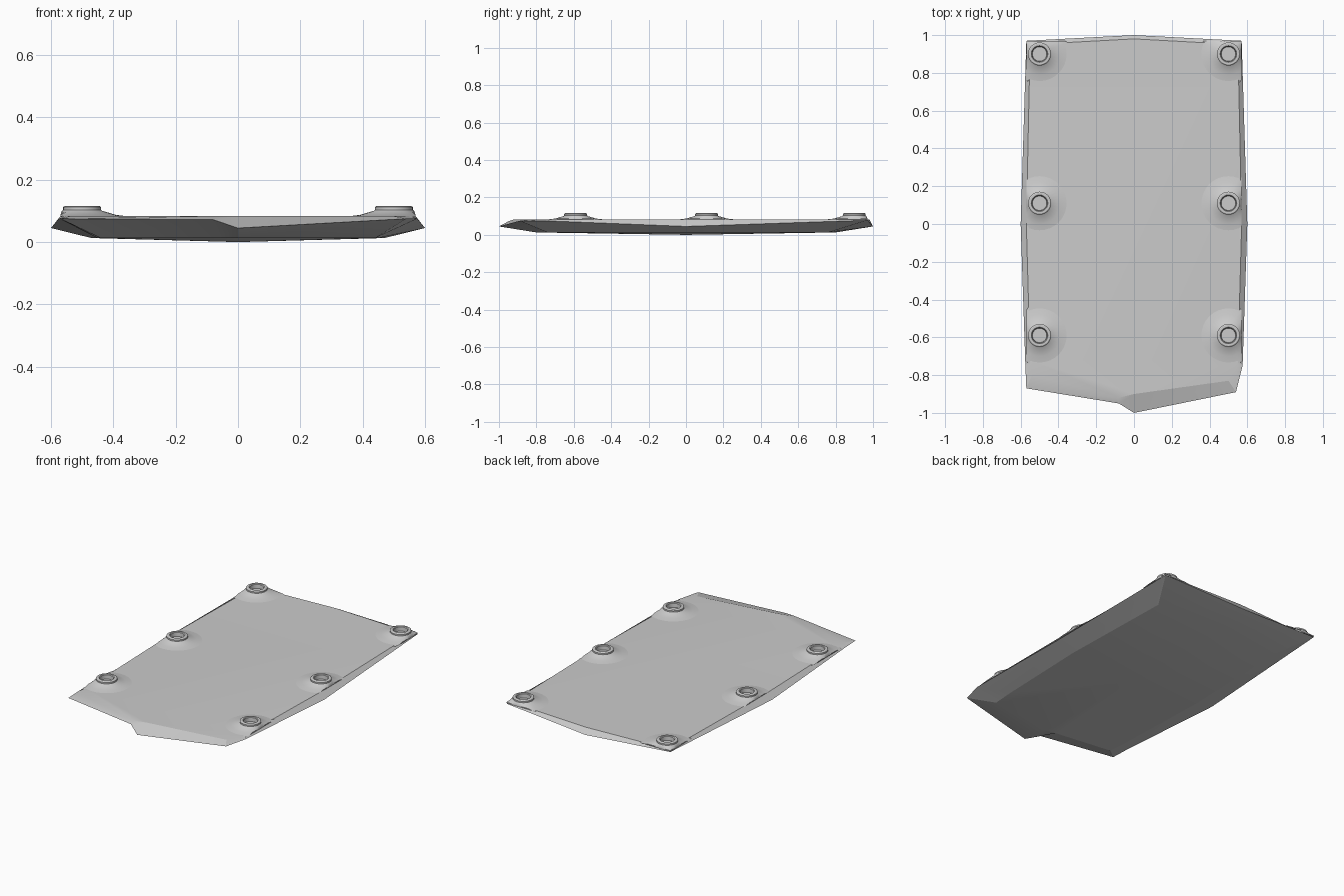
import bpy, bmesh, math

cube = bpy.data.objects.get("Cube")
if cube:
    bpy.data.objects.remove(cube, do_unlink=True)

grey = bpy.data.materials.new("light grey")
grey.use_nodes = True
colour = (0.6, 0.6, 0.6, 1)
grey.diffuse_color = colour
grey.node_tree.nodes["Principled BSDF"].inputs["Base Color"].default_value = colour


def finish(bm, name, angle):
    bmesh.ops.recalc_face_normals(bm, faces=bm.faces)
    mesh = bpy.data.meshes.new(name)
    bm.to_mesh(mesh)
    bm.free()
    mesh.materials.append(grey)
    obj = bpy.data.objects.new(name, mesh)
    bpy.context.collection.objects.link(obj)
    bpy.ops.object.select_all(action="DESELECT")
    obj.select_set(True)
    bpy.context.view_layer.objects.active = obj
    bpy.ops.object.shade_smooth_by_angle(angle=math.radians(angle))
    return obj


def bridge(bm, a, b):
    n = len(a)
    for i in range(n):
        j = (i + 1) % n
        bm.faces.new((a[i], a[j], b[j], b[i]))


# Faceted panel: underside, pointed outer rim and flat top share one layout
rim = [(-.57, -.87, .075), (-.08, -.95, .072), (0, -1, .045), (.54, -.89, .075),
       (.575, -.75, .075), (.6, 0, .045), (.57, .97, .078), (0, 1, .045),
       (-.57, .97, .078), (-.6, 0, .045), (-.575, -.75, .075)]
top = [(-.54, -.8), (-.08, -.92), (0, -.9), (.5, -.83), (.55, -.72), (.57, 0),
       (.55, .95), (0, .98), (-.55, .95), (-.57, 0), (-.55, -.72)]
base = [(-.44, -.74), (-.06, -.79), (0, -.8), (.44, -.74), (.45, -.6), (.47, 0),
        (.45, .76), (0, .8), (-.45, .76), (-.47, 0), (-.45, -.6)]
bm = bmesh.new()
rim_ring = [bm.verts.new(p) for p in rim]
top_ring = [bm.verts.new((x, y, .083)) for x, y in top]
base_ring = [bm.verts.new((x, y, .013)) for x, y in base]
bridge(bm, base_ring, rim_ring)
bridge(bm, rim_ring, top_ring)
bm.faces.new(top_ring)
centre = bm.verts.new((0, 0, 0))
for a, b in zip(base_ring, base_ring[1:] + base_ring[:1]):
    bm.faces.new((b, a, centre))
finish(bm, "panel", 15)

# Ringed bosses on flared feet, with the feet trimmed at the panel edge
profile = [(.16, .081), (.11, .087), (.065, .1), (.061, .103), (.061, .112),
           (.055, .116), (.044, .116), (.04, .112), (.038, .088)]
sides = 32


def boss(name, cx, cy):
    bm = bmesh.new()
    rings = []
    for r, z in profile:
        ring = []
        for i in range(sides):
            a = math.tau * i / sides
            x = max(-.57, min(.57, cx + r * math.cos(a)))
            y = min(.97, cy + r * math.sin(a))
            ring.append(bm.verts.new((x, y, z)))
        rings.append(ring)
    for a, b in zip(rings, rings[1:]):
        bridge(bm, a, b)
    bm.faces.new(rings[-1])
    bmesh.ops.remove_doubles(bm, verts=bm.verts, dist=.0001)
    finish(bm, name, 30)


for side, x in (("left", .5), ("right", -.5)):
    for place, y in (("front", -.59), ("middle", .11), ("back", .9)):
        boss(f"{place}_{side}_boss", x, y)
